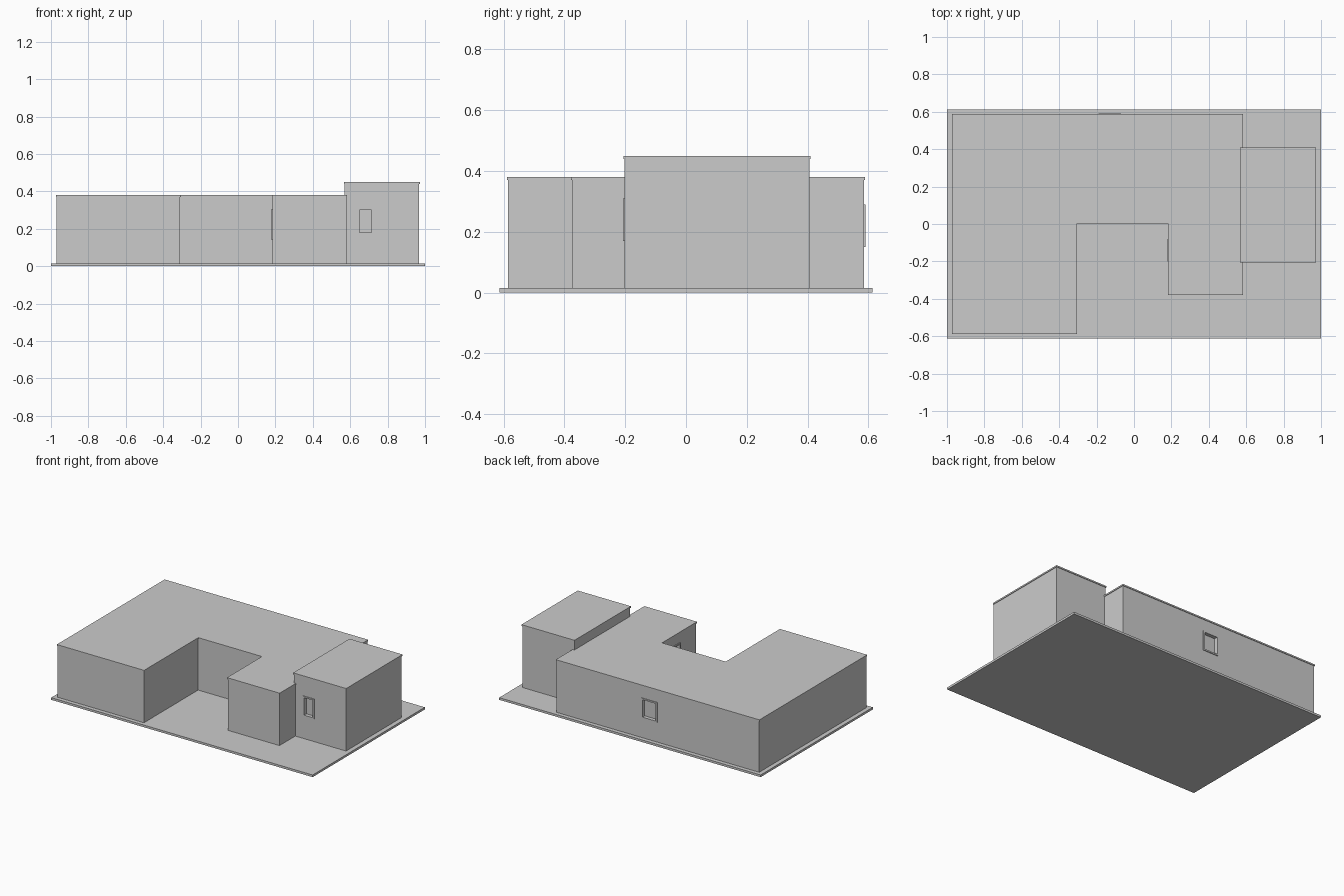
import bpy, bmesh
from mathutils import Vector

old = bpy.data.objects.get("Cube")
if old:
    bpy.data.objects.remove(old, do_unlink=True)

GREY = (0.6, 0.6, 0.6, 1.0)
grey = bpy.data.materials.new("plain grey")
grey.diffuse_color = GREY
grey.use_nodes = True
grey.node_tree.nodes["Principled BSDF"].inputs["Base Color"].default_value = GREY


def prism(name, outline, z0, z1):
    """Extrude a floor plan outline from z0 to z1."""
    bm = bmesh.new()
    base = bm.faces.new([bm.verts.new((x, y, z0)) for x, y in outline])
    up = bmesh.ops.extrude_face_region(bm, geom=[base])["geom"]
    bmesh.ops.translate(bm, vec=(0, 0, z1 - z0),
                        verts=[g for g in up if isinstance(g, bmesh.types.BMVert)])
    bmesh.ops.recalc_face_normals(bm, faces=bm.faces)
    mesh = bpy.data.meshes.new(name)
    bm.to_mesh(mesh)
    bm.free()
    mesh.materials.append(grey)
    obj = bpy.data.objects.new(name, mesh)
    bpy.context.collection.objects.link(obj)
    return obj


def rect(x0, x1, y0, y1):
    return [(x0, y0), (x1, y0), (x1, y1), (x0, y1)]


def grow(outline, d):
    """Push a counter-clockwise right-angled outline outwards by d."""
    pts = [Vector(p) for p in outline]
    result = []
    for i, p in enumerate(pts):
        a = (p - pts[i - 1]).normalized()
        b = (pts[(i + 1) % len(pts)] - p).normalized()
        result.append((p.x + d * (a.y + b.y), p.y - d * (a.x + b.x)))
    return result


def cut(target, cutter):
    mod = target.modifiers.new("opening", "BOOLEAN")
    mod.operation = "DIFFERENCE"
    mod.solver = "EXACT"
    mod.object = cutter
    cutter.hide_render = True
    cutter.hide_viewport = True
    cutter.display_type = "WIRE"


def window(name, wall, axis, face, side, a0, a1, z0, z1):
    """Raised frame around a shallow recess; side is the outward direction."""
    depth, proud, rim = 0.02, 0.005, 0.01

    def block(label, s0, s1, inset):
        lo, hi = sorted((face + side * s0, face + side * s1))
        span = (a0 + inset, a1 - inset)
        plan = rect(*span, lo, hi) if axis == "y" else rect(lo, hi, *span)
        return prism(label, plan, z0 + inset, z1 - inset)

    frame = block(name + "_frame", -depth, proud, 0)
    cut(frame, block(name + "_frame_cutter", -2 * depth, 2 * depth, rim))
    cut(wall, block(name + "_wall_cutter", -depth, 2 * depth, rim / 2))


# Ground slab
slab_top = 0.015
prism("ground_slab", rect(-1, 1, -0.613, 0.613), 0, slab_top)

# Main house with its front courtyard
plan = [(-0.97, -0.585), (-0.31, -0.585), (-0.31, 0.007), (0.185, 0.007),
        (0.185, -0.375), (0.58, -0.375), (0.58, 0.585), (-0.97, 0.585)]
house = prism("house_walls", plan, slab_top, 0.37)
prism("house_roof", grow(plan, 0.004), 0.37, 0.38)

# Taller side block
tower_plan = rect(0.57, 0.968, -0.202, 0.406)
tower = prism("tower_walls", tower_plan, slab_top, 0.44)
prism("tower_roof", grow(tower_plan, 0.004), 0.44, 0.45)

# Windows
window("front_window", tower, "y", -0.202, -1, 0.64, 0.725, 0.17, 0.31)
window("back_window", house, "y", 0.585, 1, -0.19, -0.07, 0.15, 0.29)
window("courtyard_window", house, "x", 0.185, -1, -0.2, -0.08, 0.14, 0.305)
